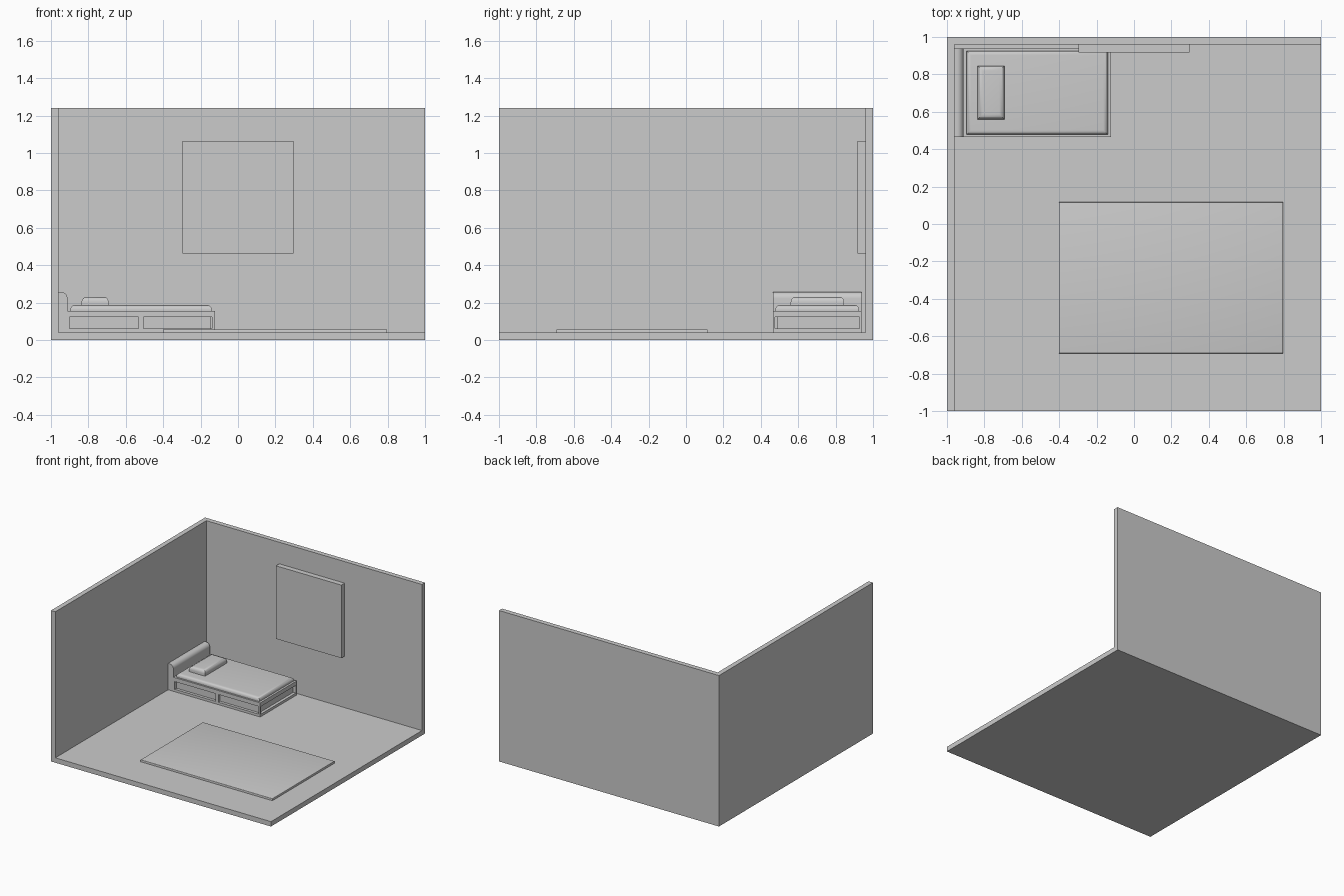
import bpy, bmesh

if "Cube" in bpy.data.objects:
    bpy.data.objects.remove(bpy.data.objects["Cube"])


def box(name, lo, hi, bevel=0.0, segs=5):
    """Axis-aligned box from two corners, with optional rounded top edges."""
    bm = bmesh.new()
    bmesh.ops.create_cube(bm, size=1)
    for v in bm.verts:
        v.co = [lo[i] + (v.co[i] + 0.5) * (hi[i] - lo[i]) for i in range(3)]
    if bevel:
        top = [e for e in bm.edges if all(abs(v.co.z - hi[2]) < 1e-5 for v in e.verts)]
        bmesh.ops.bevel(bm, geom=top, offset=bevel, segments=segs, profile=0.5,
                        affect='EDGES', clamp_overlap=True)
    return finish(name, bm, smooth=bevel > 0)


def finish(name, bm, smooth=False):
    bmesh.ops.recalc_face_normals(bm, faces=bm.faces)
    me = bpy.data.meshes.new(name)
    bm.to_mesh(me)
    bm.free()
    ob = bpy.data.objects.new(name, me)
    bpy.context.collection.objects.link(ob)
    if smooth:
        bpy.ops.object.select_all(action='DESELECT')
        ob.select_set(True)
        bpy.context.view_layer.objects.active = ob
        bpy.ops.object.shade_smooth_by_angle(angle=0.6)
    return ob


def cut(target, *cutters):
    """Subtract the cutters, apply, and remove them."""
    for c in cutters:
        m = target.modifiers.new("cut", 'BOOLEAN')
        m.operation, m.solver, m.object = 'DIFFERENCE', 'EXACT', c
        bpy.context.view_layer.objects.active = target
        bpy.ops.object.modifier_apply(modifier=m.name)
        bpy.data.objects.remove(c)


# Room shell: floor with left and back walls
room = box("room_shell", (-1, -1, 0), (1, 1, 1.24))
cut(room, box("room_cutter", (-0.96, -2, 0.04), (2, 0.96, 2)))

# Wall panel and rug
box("wall_panel", (-0.297, 0.917, 0.463), (0.297, 0.96, 1.063))
box("rug", (-0.402, -0.692, 0.04), (0.797, 0.117, 0.057), 0.005, 3)

# Bed frame with recessed side and end panels
frame = box("bed_frame", (-0.96, 0.464, 0.04), (-0.123, 0.938, 0.156))
cut(frame,
    box("side_cutter_a", (-0.900, 0.40, 0.06), (-0.531, 0.487, 0.123)),
    box("side_cutter_b", (-0.504, 0.40, 0.06), (-0.139, 0.487, 0.123)),
    box("end_cutter", (-0.147, 0.476, 0.06), (-0.05, 0.927, 0.123)))

# Headboard with a rounded front top edge
bm = bmesh.new()
profile = [(-0.96, 0.156), (-0.912, 0.156), (-0.912, 0.257), (-0.96, 0.257)]
face = bm.faces.new([bm.verts.new((x, 0.464, z)) for x, z in profile])
ext = bmesh.ops.extrude_face_region(bm, geom=[face])
bmesh.ops.translate(bm, vec=(0, 0.474, 0),
                    verts=[g for g in ext["geom"] if isinstance(g, bmesh.types.BMVert)])
edge = [e for e in bm.edges
        if all(v.co.z > 0.25 and v.co.x > -0.92 for v in e.verts)]
bmesh.ops.bevel(bm, geom=edge, offset=0.035, segments=8, profile=0.5, affect='EDGES')
finish("headboard", bm, smooth=True)

# Mattress and pillow
box("mattress", (-0.896, 0.478, 0.156), (-0.14, 0.926, 0.186), 0.024, 6)
box("pillow", (-0.836, 0.56, 0.186), (-0.692, 0.846, 0.231), 0.028, 6)
